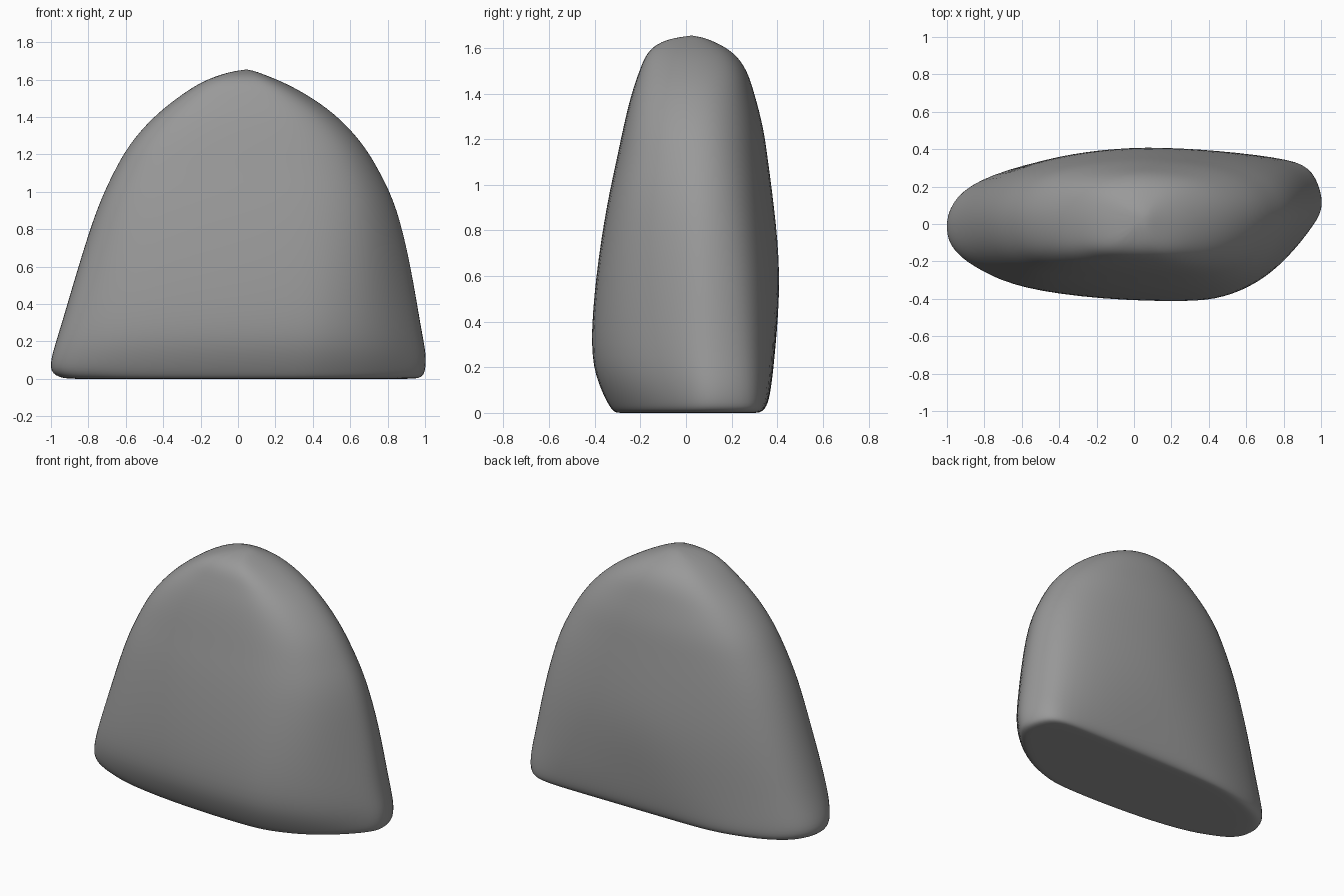
import bpy, bmesh

if "Cube" in bpy.data.objects:
    bpy.data.objects.remove(bpy.data.objects["Cube"])

# Plan outline of the boulder near the ground, anticlockwise
LOW = [(-1, -.03), (-.96, -.16), (-.83, -.235), (-.65, -.325), (-.2, -.395), (.28, -.41),
       (.43, -.39), (.62, -.31), (.79, -.18), (.95, .01), (1, .10), (.96, .25),
       (.88, .335), (.6, .38), (.12, .415), (-.2, .385), (-.5, .33), (-.84, .225), (-.97, .11)]
# Blunter outline of the upper slab
HIGH = [(-1, -.02), (-.97, -.17), (-.88, -.29), (-.65, -.37), (-.2, -.405), (.35, -.41),
        (.62, -.38), (.82, -.30), (.94, -.17), (.99, -.05), (1, .05), (.96, .16),
        (.82, .28), (.55, .37), (.1, .415), (-.25, .405), (-.6, .36), (-.85, .27), (-.97, .12)]

# Height, then x and y limits of each horizontal slice
SLICES = [(0, -.93, .97, -.31, .32), (.035, -1, .995, -.335, .35), (.13, -.985, 1, -.38, .365),
          (.27, -.94, .97, -.415, .38), (.6, -.845, .915, -.39, .415), (.92, -.745, .84, -.34, .38),
          (1.1, -.66, .75, -.30, .355), (1.25, -.58, .665, -.27, .335), (1.4, -.45, .53, -.235, .295),
          (1.5, -.325, .395, -.20, .265), (1.58, -.21, .255, -.17, .21), (1.63, -.09, .13, -.11, .12)]


def slice_points(z, x0, x1, y0, y1):
    """Blend the two outlines by height and fit them to one slice."""
    k = min(1, z / 1.25)
    pts = []
    for (xa, ya), (xb, yb) in zip(LOW, HIGH):
        x, y = xa + (xb - xa) * k, ya + (yb - ya) * k
        px = (x0 + x1) / 2 + x * (x1 - x0) / 2
        py = y0 + (y + .41) / .825 * (y1 - y0)
        if z < .5 and y > 0:            # the back is flatter near the ground
            py = min(y, y1)
        pts.append((px * 1.022, py * 1.03, z))   # allow for softening
    return pts


bm = bmesh.new()
rings = [[bm.verts.new((x * .9, y * .9, 0)) for x, y, z in slice_points(*SLICES[0])]]
for s in SLICES:
    rings.append([bm.verts.new(p) for p in slice_points(*s)])
n = len(LOW)
for a, b in zip(rings, rings[1:]):
    for i in range(n):
        j = (i + 1) % n
        bm.faces.new((a[i], a[j], b[j], b[i]))

# Flat underside and peaked crown
base = bm.verts.new((0, 0, 0))
peak = bm.verts.new((.05, .03, 1.66))
for i in range(n):
    j = (i + 1) % n
    bm.faces.new((base, rings[0][j], rings[0][i]))
    bm.faces.new((peak, rings[-1][i], rings[-1][j]))
bmesh.ops.recalc_face_normals(bm, faces=bm.faces)

mesh = bpy.data.meshes.new("boulder")
bm.to_mesh(mesh)
bm.free()
boulder = bpy.data.objects.new("boulder", mesh)
bpy.context.collection.objects.link(boulder)
for p in mesh.polygons:
    p.use_smooth = True

# Dark grey stone
stone = bpy.data.materials.new("stone")
stone.diffuse_color = (.32, .32, .32, 1)
stone.use_nodes = True
stone.node_tree.nodes["Principled BSDF"].inputs["Base Color"].default_value = stone.diffuse_color
mesh.materials.append(stone)

# Soften the worn edges
sub = boulder.modifiers.new("soften", 'SUBSURF')
sub.levels = sub.render_levels = 2
